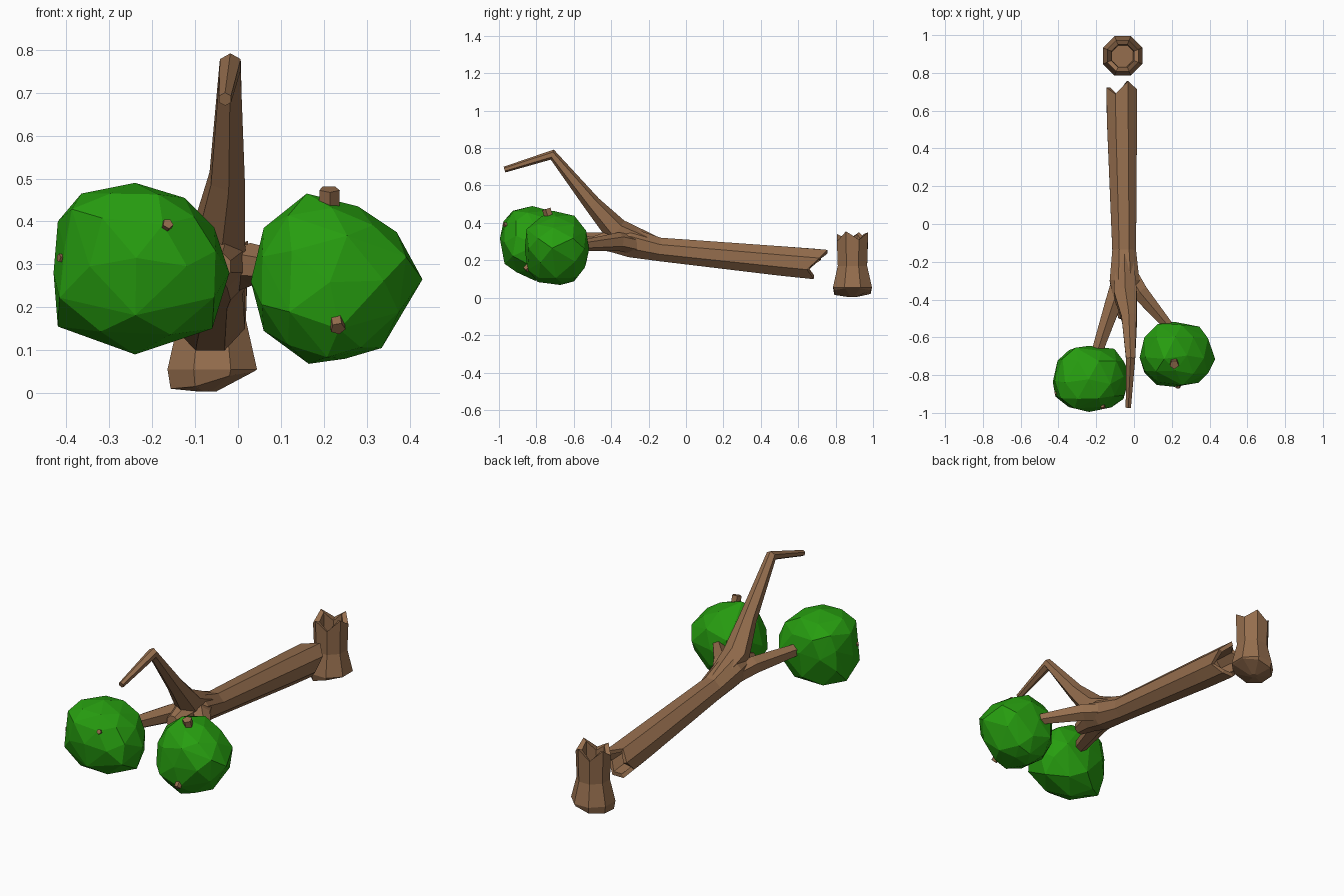
import bpy, bmesh, math, random
from mathutils import Vector

random.seed(4)
default = bpy.data.objects.get("Cube")
if default:
    bpy.data.objects.remove(default, do_unlink=True)


def material(name, color):
    mat = bpy.data.materials.new(name)
    mat.use_nodes = True
    mat.diffuse_color = (*color, 1)
    mat.node_tree.nodes["Principled BSDF"].inputs["Base Color"].default_value = (*color, 1)
    return mat


bark = material("bark_brown", (0.3, 0.155, 0.075))
leaf = material("leaf_green", (0.02, 0.34, 0.005))


def finish(name, bm, mat):
    bmesh.ops.recalc_face_normals(bm, faces=bm.faces)
    mesh = bpy.data.meshes.new(name)
    bm.to_mesh(mesh)
    bm.free()
    mesh.materials.append(mat)
    obj = bpy.data.objects.new(name, mesh)
    bpy.context.collection.objects.link(obj)
    return obj


def tube(name, stations, sides=8, axis=None, ref=(0, 0, 1), jags=None):
    """Loft rings along (x, y, z, radius) stations; jags shift ring vertices along the axis."""
    bm = bmesh.new()
    points = [Vector(s[:3]) for s in stations]
    rings = []
    for i, station in enumerate(stations):
        if axis:
            d = Vector(axis).normalized()
        else:
            before = points[i] - points[max(i - 1, 0)]
            after = points[min(i + 1, len(points) - 1)] - points[i]
            d = (before.normalized() + after.normalized()).normalized()
        side = d.cross(Vector(ref)).normalized()
        up = side.cross(d)
        shift = (jags or {}).get(i, [0] * sides)
        ring = []
        for k in range(sides):
            a = math.tau * (k + 0.5) / sides
            ring.append(bm.verts.new(points[i] + d * shift[k]
                        + (side * math.cos(a) + up * math.sin(a)) * station[3]))
        rings.append(ring)
    for low, high in zip(rings, rings[1:]):
        for k in range(sides):
            n = (k + 1) % sides
            bm.faces.new((low[k], low[n], high[n], high[k]))
    bm.faces.new(rings[0])
    bm.faces.new(rings[-1])
    return finish(name, bm, bark)


def foliage(name, outline, y, depth):
    """Faceted clump: the front outline shrinks toward both ends of its depth."""
    bm = bmesh.new()
    flat = [Vector((x, 0, z)) for x, z in outline]
    centre = sum(flat, Vector()) / len(flat)
    middles = [(p + q) / 2 for p, q in zip(flat, flat[1:] + flat[:1])]
    for p in flat:
        bm.verts.new(p + Vector((0, y + random.uniform(-0.03, 0.03), 0)))
    for sign in (-1, 1):
        for ring, scale, t in ((middles, 0.93, 0.55), (flat[::2], 0.58, 0.9)):
            for p in ring:
                q = centre + (p - centre) * (scale + random.uniform(-0.04, 0.04))
                q.y = y + sign * depth * (t + random.uniform(-0.06, 0.06))
                bm.verts.new(q)
        bm.verts.new(centre + Vector((0, y + sign * depth, 0)))
    hull = bmesh.ops.convex_hull(bm, input=bm.verts)
    loose = [v for v in hull["geom_interior"] if isinstance(v, bmesh.types.BMVert)]
    bmesh.ops.delete(bm, geom=loose, context='VERTS')
    return finish(name, bm, leaf)


# Upright broken stump, hollow at the top
sx, sy = -0.06, 0.89
teeth = [0.02, -0.03, 0.02, -0.02, 0.025, -0.03, 0.01, -0.03]
tilt = [-0.015, -0.01, 0.01, 0.02, 0.02, 0.01, -0.015, -0.02]
tube("stump",
     [(sx - 0.01, sy, 0.003, 0.02), (sx, sy, 0.03, 0.105), (sx, sy, 0.055, 0.113),
      (sx, sy, 0.17, 0.085), (sx, sy, 0.33, 0.09), (sx, sy, 0.32, 0.065),
      (sx, sy, 0.2, 0.06)],
     axis=(0, 0, 1), ref=(0, 1, 0), jags={1: tilt, 4: teeth, 5: teeth})

# Fallen trunk with a splintered hollow end
splinters = [-0.03, 0.01, -0.06, -0.02, 0.04, 0, 0, 0.03]
tube("trunk",
     [(-0.065, 0.56, 0.19, 0.06), (-0.065, 0.69, 0.18, 0.065), (-0.065, 0.69, 0.18, 0.088),
      (-0.063, 0.5, 0.197, 0.085), (-0.052, -0.14, 0.258, 0.068),
      (-0.05, -0.3, 0.295, 0.085), (-0.05, -0.4, 0.305, 0.065), (-0.05, -0.5, 0.295, 0.035)],
     axis=(0, -1, 0.09), jags={1: splinters, 2: splinters})

# Bare bent branch
tube("bare_branch",
     [(-0.05, -0.15, 0.27, 0.05), (-0.045, -0.37, 0.355, 0.07), (-0.025, -0.5, 0.5, 0.046),
      (-0.018, -0.715, 0.765, 0.028), (-0.03, -0.97, 0.685, 0.016)], sides=6)

# Leafy branches and the twigs that poke out of the foliage
tube("left_branch",
     [(-0.05, -0.22, 0.27, 0.05), (0.03, -0.36, 0.3, 0.05), (0.19, -0.55, 0.28, 0.03),
      (0.21, -0.7, 0.3, 0.025)], sides=6)
tube("right_branch",
     [(-0.06, -0.25, 0.27, 0.05), (-0.11, -0.42, 0.3, 0.05), (-0.19, -0.66, 0.31, 0.035),
      (-0.22, -0.8, 0.3, 0.025)], sides=6)
left_fork, right_fork = (0.21, -0.69, 0.3), (-0.22, -0.79, 0.3)
for name, fork, tip, radius in (
        ("left_top_twig", left_fork, (0.213, -0.745, 0.475), 0.025),
        ("left_front_twig", left_fork, (0.233, -0.86, 0.15), 0.018),
        ("right_front_twig", right_fork, (-0.163, -0.975, 0.395), 0.013),
        ("right_side_twig", right_fork, (-0.418, -0.9, 0.315), 0.01)):
    tube(name, [(*fork, radius), (*tip, radius)], sides=5, ref=(1, 0, 0.2))

# Foliage clumps
foliage("left_foliage",
        [(0.06, 0.385), (0.16, 0.465), (0.28, 0.435), (0.37, 0.375), (0.43, 0.265),
         (0.335, 0.105), (0.25, 0.08), (0.165, 0.068), (0.06, 0.145), (0.03, 0.26)],
        -0.69, 0.172)
foliage("right_foliage",
        [(-0.43, 0.28), (-0.42, 0.4), (-0.365, 0.465), (-0.24, 0.49), (-0.125, 0.455),
         (-0.055, 0.385), (-0.02, 0.28), (-0.06, 0.15), (-0.24, 0.09), (-0.42, 0.155)],
        -0.82, 0.175)
